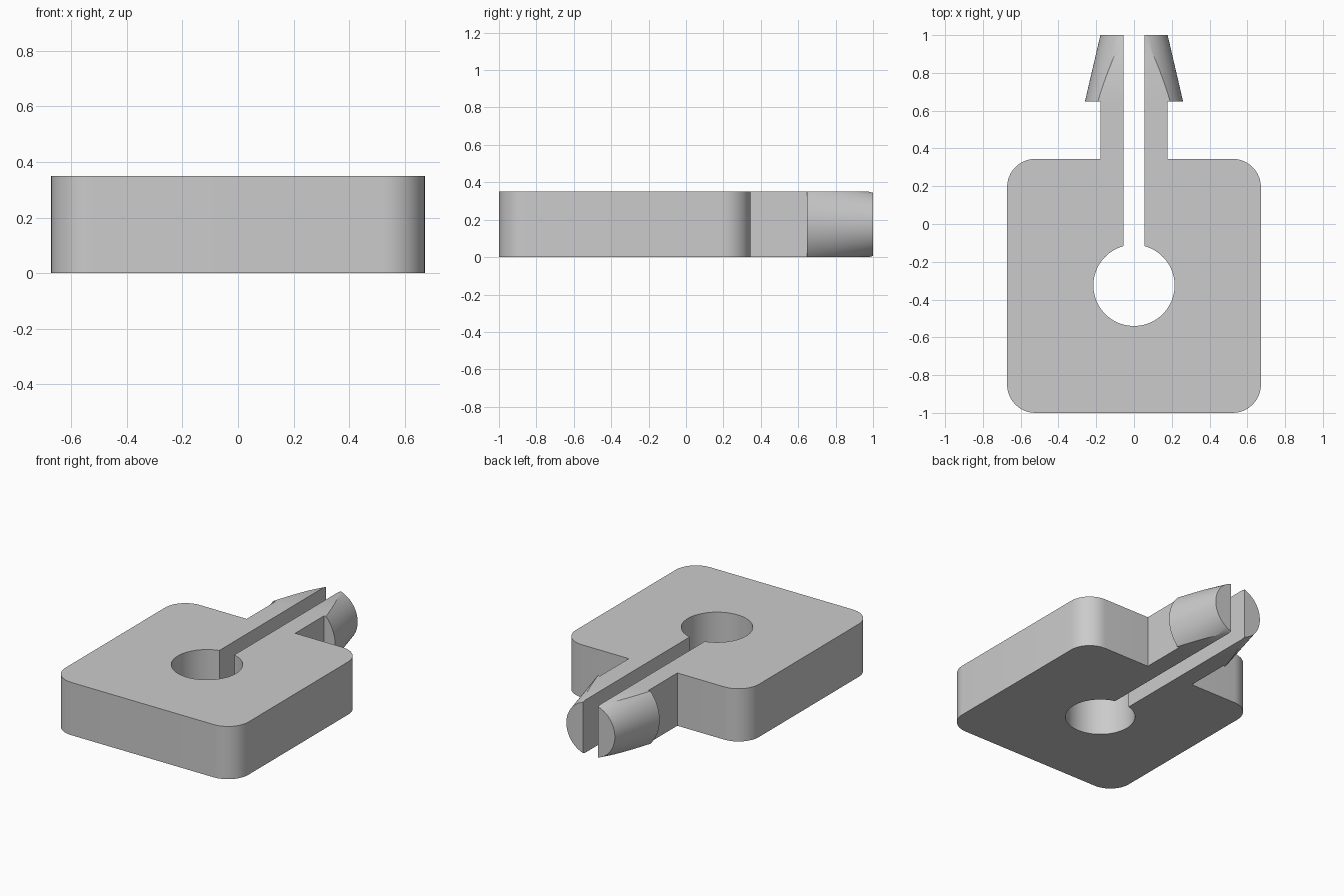
import bpy, bmesh
from math import sin, cos, asin, pi, radians
from mathutils import Matrix, Vector

cube = bpy.data.objects.get("Cube")
if cube:
    bpy.data.objects.remove(cube, do_unlink=True)

THICK = 0.35
HALF_W, FRONT, BACK, CORNER = 0.672, -1.0, 0.345, 0.15
HOLE_Y, HOLE_R, SLOT = -0.325, 0.215, 0.055
STEM_X, BARB_Y, BARB_R, TIP_R = 0.178, 0.648, 0.26, 0.178

grey = bpy.data.materials.new("light_grey")
grey.use_nodes = True
grey.diffuse_color = (0.6, 0.6, 0.6, 1)
grey.node_tree.nodes["Principled BSDF"].inputs["Base Color"].default_value = (0.6, 0.6, 0.6, 1)


def finish(bm, name):
    bmesh.ops.recalc_face_normals(bm, faces=bm.faces[:])
    mesh = bpy.data.meshes.new(name)
    bm.to_mesh(mesh)
    bm.free()
    mesh.materials.append(grey)
    obj = bpy.data.objects.new(name, mesh)
    bpy.context.collection.objects.link(obj)
    bpy.ops.object.select_all(action='DESELECT')
    obj.select_set(True)
    bpy.context.view_layer.objects.active = obj
    bpy.ops.object.shade_smooth_by_angle(angle=radians(30))
    return obj


def arc(cx, cy, r, start, end, steps):
    angles = [start + (end - start) * i / steps for i in range(steps + 1)]
    return [(cx + r * cos(a), cy + r * sin(a)) for a in angles]


# Right half of the outline, from the front middle round to the hole
gap = asin(SLOT / HOLE_R)
half = [(0, FRONT)]
half += arc(HALF_W - CORNER, FRONT + CORNER, CORNER, -pi / 2, 0, 12)
half += arc(HALF_W - CORNER, BACK - CORNER, CORNER, 0, pi / 2, 12)
half += [(STEM_X, BACK), (STEM_X, BARB_Y), (SLOT, BARB_Y)]
half += arc(0, HOLE_Y, HOLE_R, pi / 2 - gap, -pi / 2, 36)
half[-1] = (0, HOLE_Y - HOLE_R)

# Plate with round hole, slot and two stems, mirrored from the half
bm = bmesh.new()
base = bm.faces.new([bm.verts.new((x, y, 0)) for x, y in half])
raised = bmesh.ops.extrude_face_region(bm, geom=[base])["geom"]
bmesh.ops.translate(bm, vec=(0, 0, THICK),
                    verts=[v for v in raised if isinstance(v, bmesh.types.BMVert)])
seam = [f for f in bm.faces if all(abs(v.co.x) < 1e-6 for v in f.verts)]
bmesh.ops.delete(bm, geom=seam, context='FACES')
bmesh.ops.mirror(bm, geom=bm.verts[:] + bm.edges[:] + bm.faces[:],
                 axis='X', merge_dist=0.0001)
finish(bm, "slotted_plate")


# Barbs: tapered cone trimmed flat at top, bottom and along the slot
def barb(side, name):
    bm = bmesh.new()
    place = (Matrix.Translation((0, (BARB_Y + 1) / 2, THICK / 2))
             @ Matrix.Rotation(-pi / 2, 4, 'X'))
    bmesh.ops.create_cone(bm, cap_ends=True, segments=96, radius1=BARB_R,
                          radius2=TIP_R, depth=1 - BARB_Y, matrix=place)
    cuts = [((0, 0, THICK), (0, 0, 1)), ((0, 0, 0), (0, 0, -1)),
            ((side * SLOT, 0, 0), (-side, 0, 0))]
    for point, normal in cuts:
        cut = bmesh.ops.bisect_plane(bm, geom=bm.verts[:] + bm.edges[:] + bm.faces[:],
                                     plane_co=Vector(point), plane_no=Vector(normal),
                                     clear_outer=True)
        rim = [e for e in cut["geom_cut"] if isinstance(e, bmesh.types.BMEdge)]
        bmesh.ops.contextual_create(bm, geom=rim)
    finish(bm, name)


barb(1, "left_barb")
barb(-1, "right_barb")
